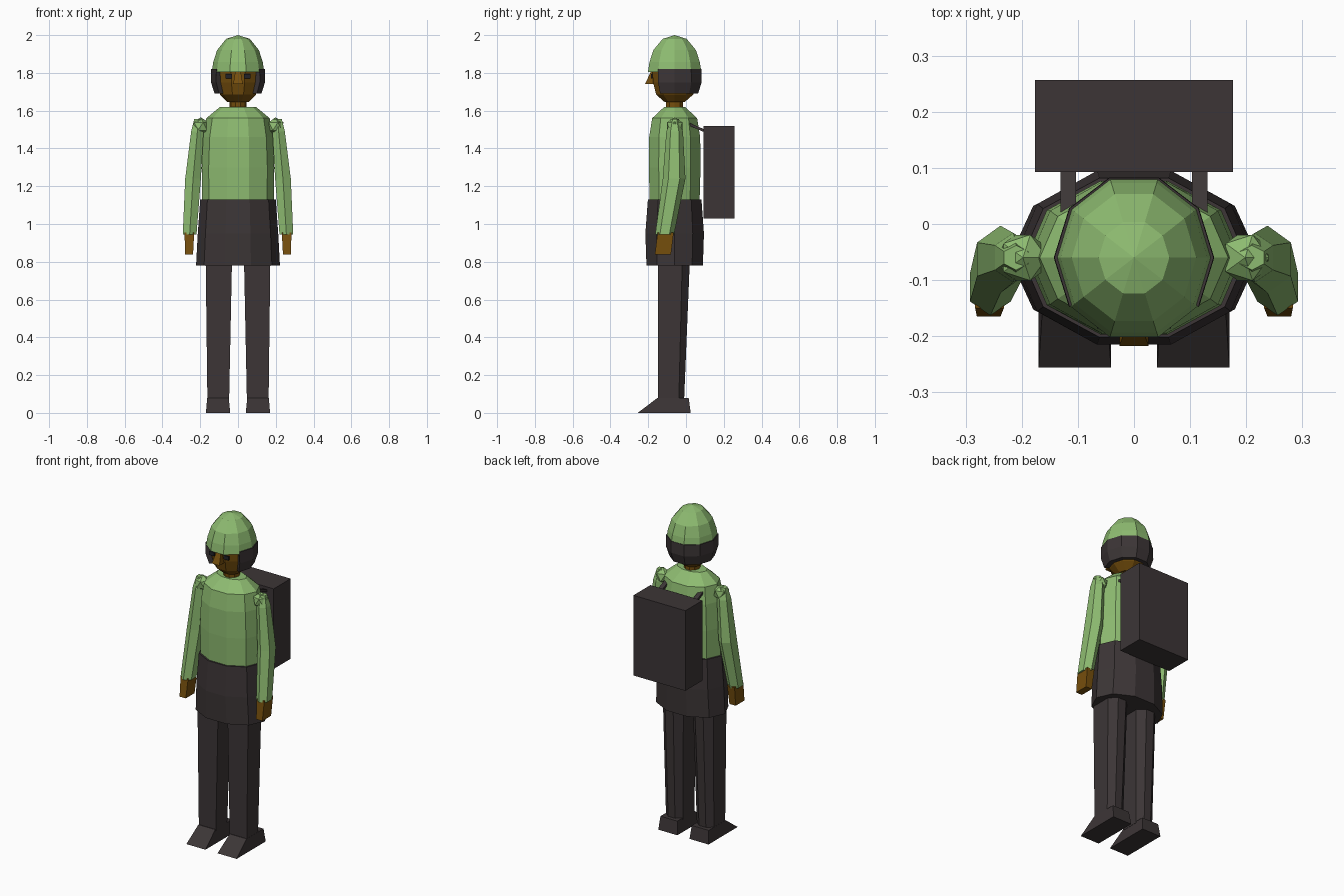
import bpy, bmesh, math

if "Cube" in bpy.data.objects:
    bpy.data.objects.remove(bpy.data.objects["Cube"])


def material(name, rgb):
    m = bpy.data.materials.new(name)
    m.diffuse_color = (*rgb, 1)
    m.use_nodes = True
    m.node_tree.nodes["Principled BSDF"].inputs["Base Color"].default_value = m.diffuse_color
    return m


GREEN = material("leaf green", (0.27, 0.50, 0.165))
DARK = material("charcoal", (0.045, 0.036, 0.037))
SKIN = material("brown skin", (0.18, 0.078, 0.004))
EYE = material("eye black", (0.015, 0.016, 0.022))
CY = -0.06  # body axis


def ngon(cx, cy, z, rx, ry, n=10, phase=0.0):
    return [(cx + rx * math.cos(math.radians(phase) + 2 * math.pi * i / n),
             cy + ry * math.sin(math.radians(phase) + 2 * math.pi * i / n), z) for i in range(n)]


def rect(x0, x1, y0, y1, z):
    return [(x0, y0, z), (x1, y0, z), (x1, y1, z), (x0, y1, z)]


def skin(name, rings, mat):
    """Bridge matching rings of points and cap both ends."""
    bm = bmesh.new()
    loops = [[bm.verts.new(p) for p in r] for r in rings]
    n = len(loops[0])
    for a, b in zip(loops, loops[1:]):
        for i in range(n):
            j = (i + 1) % n
            bm.faces.new((a[i], a[j], b[j], b[i]))
    bm.faces.new(loops[0])
    bm.faces.new(loops[-1])
    bmesh.ops.remove_doubles(bm, verts=bm.verts, dist=1e-5)
    bmesh.ops.recalc_face_normals(bm, faces=bm.faces)
    return finish(name, bm, mat)


def finish(name, bm, mat):
    me = bpy.data.meshes.new(name)
    bm.to_mesh(me)
    bm.free()
    me.materials.append(mat)
    ob = bpy.data.objects.new(name, me)
    bpy.context.collection.objects.link(ob)
    return ob


def flip(rings, s):
    return [[(s * x, y, z) for x, y, z in r] for r in rings]


# Trunk: tunic bottom, shirt, neck, head, cap (z, x radius, y radius)
def lathe(name, prof, mat):
    return skin(name, [ngon(0, CY, z, rx, ry) for z, rx, ry in prof], mat)


lathe("skirt", [(0.78, 0.222, 0.157), (0.95, 0.213, 0.163), (1.13, 0.20, 0.149)], DARK)
lathe("shirt", [(1.10, 0.19, 0.138), (1.30, 0.192, 0.144), (1.46, 0.185, 0.142),
                (1.56, 0.168, 0.125), (1.62, 0.095, 0.058)], GREEN)
lathe("neck", [(1.60, 0.045, 0.047), (1.67, 0.045, 0.047)], SKIN)
lathe("head", [(1.645, 0.055, 0.055), (1.685, 0.095, 0.103), (1.75, 0.113, 0.12),
               (1.83, 0.12, 0.126)], SKIN)
lathe("cap", [(1.805, 0.139, 0.149), (1.857, 0.131, 0.140), (1.92, 0.111, 0.119),
              (1.98, 0.063, 0.067), (2.0, 0, 0)], GREEN)

# Hair: shell round the sides and back, open at the face
ANGLES = [math.radians(a) for a in range(-36, 217, 36)]


def hair_ring(z, r, t):
    arc = [(q * math.cos(a), CY + q * 1.05 * math.sin(a), z)
           for q, order in ((r, ANGLES), (r - t, ANGLES[::-1])) for a in order]
    return arc


skin("hair", [hair_ring(1.69, 0.124, 0.03), hair_ring(1.75, 0.143, 0.034),
              hair_ring(1.82, 0.142, 0.03)], DARK)

# Nose wedge
skin("nose", [rect(-0.026, 0.026, -0.217, -0.16, 1.74),
              rect(-0.012, 0.012, -0.180, -0.16, 1.82)], SKIN)

# Backpack
skin("backpack", [rect(-0.176, 0.176, 0.093, 0.257, z) for z in (1.03, 1.52)], DARK)

for s, side in ((1, "left"), (-1, "right")):
    # Eye plates
    skin(side + "_eye", flip([rect(0.032, 0.066, -0.186, -0.177, z) for z in (1.77, 1.793)], s), EYE)

    # Backpack straps
    skin(side + "_strap", flip([[(0.103, y, z), (0.131, y, z), (0.131, y, z + 0.015), (0.103, y, z + 0.015)]
                                for y, z in ((0.01, 1.525), (0.03, 1.515), (0.10, 1.485))], s), DARK)

    # Shoulder joint
    bm = bmesh.new()
    bmesh.ops.create_icosphere(bm, subdivisions=1, radius=0.048)
    bmesh.ops.translate(bm, verts=bm.verts, vec=(s * 0.198, CY, 1.517))
    finish(side + "_shoulder", bm, GREEN)

    # Sleeve
    arm = [(0.21, -0.06, 1.555, 0.025, 0.022), (0.215, -0.06, 1.49, 0.038, 0.044),
           (0.238, -0.063, 1.24, 0.048, 0.06), (0.256, -0.113, 0.945, 0.042, 0.05)]
    skin(side + "_sleeve", flip([ngon(*a, n=6, phase=30) for a in arm], s), GREEN)

    # Hand
    skin(side + "_hand", flip([rect(0.238, 0.280, -0.165, -0.08, 0.838),
                               rect(0.232, 0.283, -0.15, -0.065, 0.955)], s), SKIN)

    # Trouser leg: flat front, chamfered back
    def leg_ring(z, x0, x1, mid, back):
        c = 0.3 * (x1 - x0)
        return [(x0, -0.147, z), (x1, -0.147, z), (x1, mid, z),
                (x1 - c, back, z), (x0 + c, back, z), (x0, mid, z)]
    skin(side + "_leg", flip([leg_ring(0.07, 0.047, 0.162, -0.038, -0.01),
                              leg_ring(0.80, 0.032, 0.171, -0.02, 0.02)], s), DARK)

    # Wedge shoe
    skin(side + "_shoe", flip([rect(0.041, 0.17, -0.256, 0.025, 0),
                               rect(0.049, 0.163, -0.15, 0.014, 0.08)], s), DARK)
